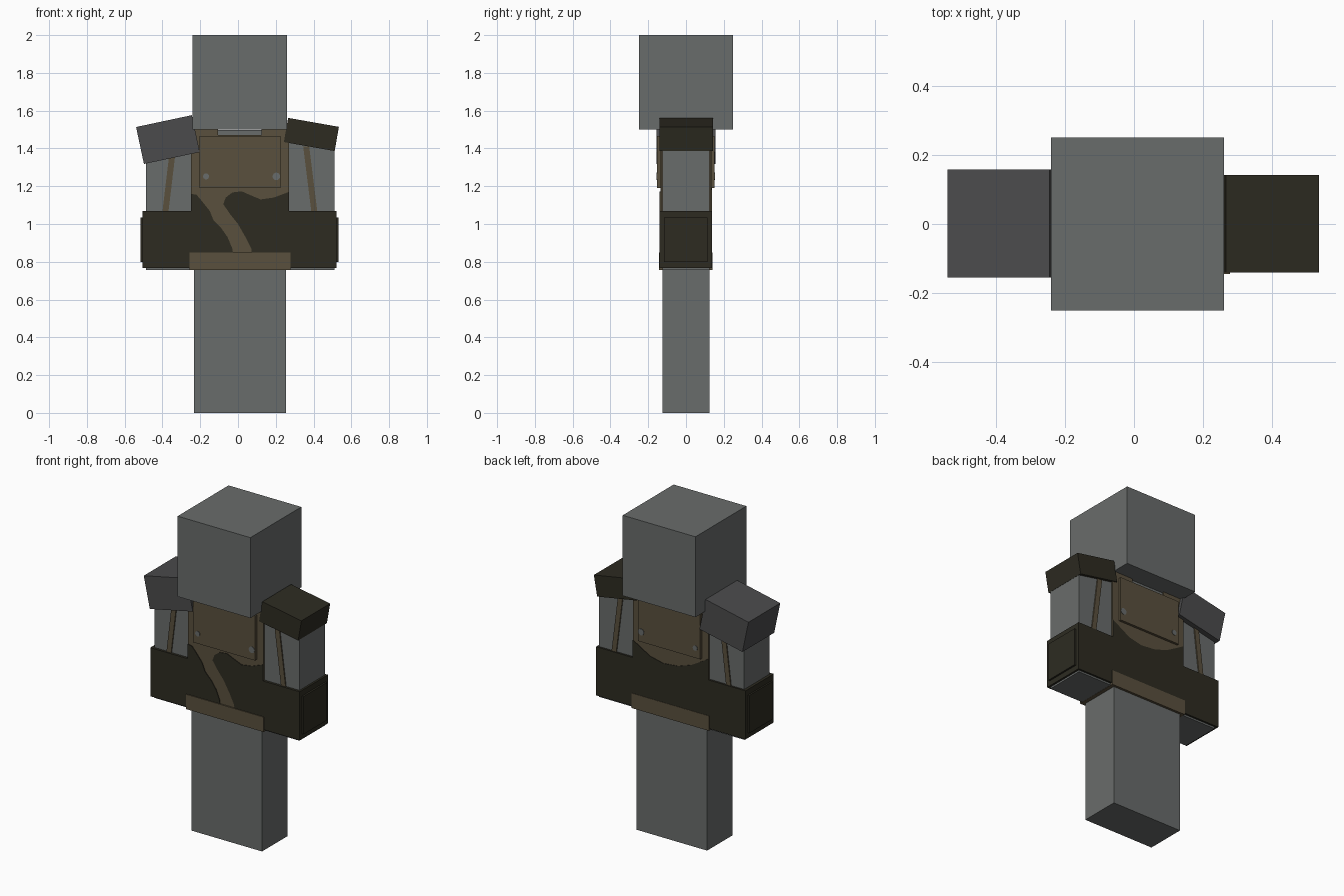
import bpy, bmesh, math
from mathutils import Matrix, Vector

cube = bpy.data.objects.get("Cube")
if cube:
    bpy.data.objects.remove(cube, do_unlink=True)


def material(name, rgb):
    linear = [((c / 255 + 0.055) / 1.055) ** 2.4 for c in rgb] + [1]
    m = bpy.data.materials.new(name)
    m.use_nodes = True
    m.diffuse_color = linear
    m.node_tree.nodes["Principled BSDF"].inputs["Base Color"].default_value = linear
    return m


GREY = material("body grey", (105, 108, 107))
STEEL = material("dark steel", (75, 75, 76))
BROWN = material("leather brown", (90, 80, 61))
OLIVE = material("dark olive", (45, 43, 33))


def finish(name, bm, mat):
    bmesh.ops.recalc_face_normals(bm, faces=bm.faces)
    me = bpy.data.meshes.new(name)
    bm.to_mesh(me)
    bm.free()
    me.materials.append(mat)
    ob = bpy.data.objects.new(name, me)
    bpy.context.scene.collection.objects.link(ob)
    return ob


def box(name, x, y, z, mat, tilt=0):
    """Box between (min, max) pairs, tilted about the y axis."""
    bm = bmesh.new()
    bmesh.ops.create_cube(bm, size=1)
    bmesh.ops.scale(bm, verts=bm.verts, vec=[b - a for a, b in (x, y, z)])
    ob = finish(name, bm, mat)
    turn = Matrix.Rotation(math.radians(tilt), 4, 'Y')
    ob.matrix_world = Matrix.Translation([(a + b) / 2 for a, b in (x, y, z)]) @ turn
    return ob


def prism(name, outline, y0, y1, mat):
    """Outline in x and z, extruded from y0 to y1."""
    bm = bmesh.new()
    face = bm.faces.new([bm.verts.new((x, y0, z)) for x, z in outline])
    new = bmesh.ops.extrude_face_region(bm, geom=[face])["geom"]
    moved = [v for v in new if isinstance(v, bmesh.types.BMVert)]
    bmesh.ops.translate(bm, verts=moved, vec=(0, y1 - y0, 0))
    return finish(name, bm, mat)


def disc(x, z, r):
    steps = [math.tau * i / 16 for i in range(16)]
    return [(x + r * math.cos(a), z + r * math.sin(a)) for a in steps]


# Plain body blocks
LEFT, RIGHT = 0.27, -0.25
DEPTH = (-0.125, 0.125)
box("head", (-0.24, 0.26), (-0.25, 0.25), (1.5, 2), GREY)
box("torso", (-0.24, 0.26), DEPTH, (0.76, 1.498), GREY)
box("legs", (-0.233, 0.253), DEPTH, (0, 0.77), GREY)
box("left_arm", (LEFT, 0.51), DEPTH, (0.757, 1.49), GREY)
box("right_arm", (-0.488, RIGHT), DEPTH, (0.757, 1.49), GREY)

# Jacket with a neck notch, and the belt
prism("jacket", [(RIGHT, 0.76), (LEFT, 0.76), (LEFT, 1.5), (0.125, 1.5), (0.125, 1.47),
                 (-0.105, 1.47), (-0.105, 1.5), (RIGHT, 1.5)], -0.135, 0.135, BROWN)
box("belt", (-0.256, 0.277), (-0.144, 0.14), (0.756, 0.848), BROWN)

# Dark painted patches on the jacket
prism("front_patch_right", [(RIGHT, 0.8), (-0.02, 0.8), (-0.03, 0.87), (-0.055, 0.93),
                            (-0.09, 0.98), (-0.13, 1.02), (-0.15, 1.07), (-0.19, 1.12),
                            (-0.22, 1.155), (RIGHT, 1.16)], -0.139, -0.134, OLIVE)
prism("front_patch_left", [(0.08, 0.8), (LEFT, 0.8), (LEFT, 1.17), (0.19, 1.14), (0.12, 1.13),
                           (0.06, 1.155), (0.02, 1.173), (-0.03, 1.167), (-0.065, 1.14),
                           (-0.078, 1.105), (-0.04, 1.05), (0, 1), (0.04, 0.93),
                           (0.07, 0.87)], -0.139, -0.134, OLIVE)
prism("back_patch", [(LEFT, 0.8), (LEFT, 1.18), (0.21, 1.145), (0.15, 1.11), (0.06, 1.09),
                     (-0.04, 1.1), (-0.13, 1.13), (-0.2, 1.17), (RIGHT, 1.2),
                     (RIGHT, 0.8)], 0.134, 0.138, OLIVE)

# Chest and back plates with rivets
for side, sign, skin in (("chest", -1, 0.154), ("back", 1, 0.15)):
    box(side + "_plate", (-0.203, 0.224), sorted((sign * 0.13, sign * skin)), (1.19, 1.467), BROWN)
    for label, x, r in (("right", -0.169, 0.016), ("left", 0.203, 0.02)):
        prism(f"{side}_rivet_{label}", disc(x, 1.252, r), sign * (skin - 0.003),
              sign * (skin + 0.003), GREY)

# Sleeve straps on the front and back of both arms
for label, top, bottom in (("left", 0.361, 0.406), ("right", -0.343, -0.386)):
    for side, sign in (("front", -1), ("back", 1)):
        prism(f"{label}_strap_{side}", [(bottom - 0.016, 1.05), (bottom + 0.016, 1.05),
                                        (top + 0.016, 1.41), (top - 0.016, 1.41)],
              sign * 0.12, sign * 0.132, BROWN)

# Cuffs with raised outer panels
CUFF = (-0.14, 0.137)
box("left_cuff", (LEFT, 0.522), CUFF, (0.768, 1.07), OLIVE)
box("right_cuff", (-0.505, RIGHT), CUFF, (0.768, 1.07), OLIVE)
box("left_cuff_panel", (0.515, 0.533), (-0.116, 0.113), (0.8, 1.035), OLIVE)
box("right_cuff_panel", (-0.515, -0.5), (-0.116, 0.113), (0.8, 1.035), OLIVE)

# Tilted shoulder guards
box("left_shoulder_guard", (0.252, 0.525), (-0.14, 0.142), (1.409, 1.539), OLIVE, 10)
box("right_shoulder_guard", (-0.522, -0.22), (-0.155, 0.157), (1.347, 1.547), STEEL, -12)
